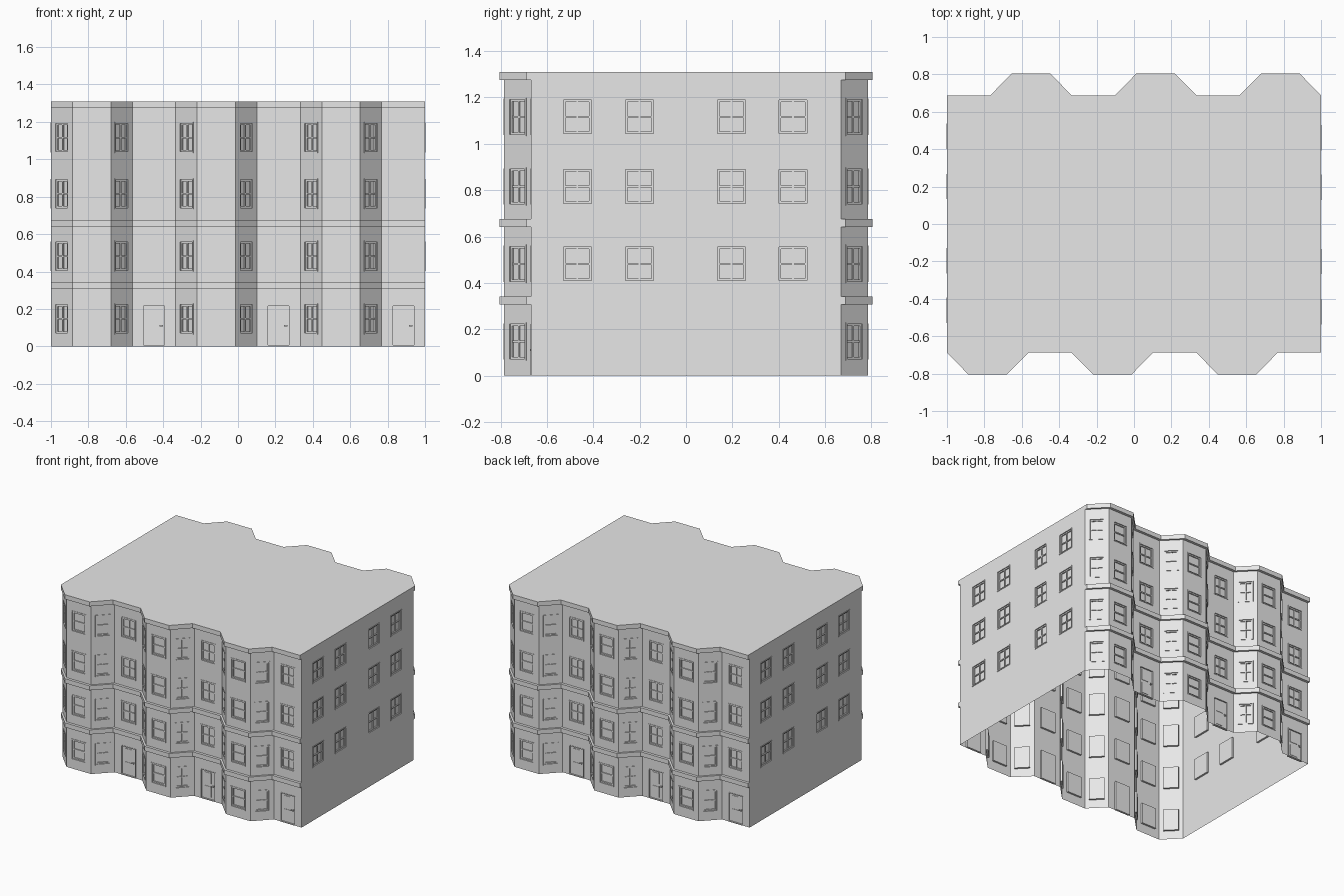
import bpy, bmesh, math
from mathutils import Matrix, Vector

if "Cube" in bpy.data.objects:
    bpy.data.objects.remove(bpy.data.objects["Cube"])

GREY = (0.8, 0.8, 0.8, 1)
mat = bpy.data.materials.new("plain grey")
mat.use_nodes = True
mat.diffuse_color = GREY
mat.node_tree.nodes["Principled BSDF"].inputs["Base Color"].default_value = GREY

BAYS, PERIOD = 3, 2 / 3
SLANT, BAY = 0.115, 0.205           # plan widths of a bay's parts
WALL_Y, PROUD, BAND_OUT = 0.668, 0.117, 0.02
TOP, SLAB = 1.31, 0.034
FLOORS = (0.147, 0.482, 0.816, 1.116)   # window centre heights


def to_mesh(bm, name):
    mesh = bpy.data.meshes.new(name)
    bm.to_mesh(mesh)
    bm.free()
    mesh.materials.append(mat)
    return mesh


def place(mesh, name, matrix=Matrix()):
    obj = bpy.data.objects.new(name, mesh)
    bpy.context.collection.objects.link(obj)
    obj.matrix_world = matrix
    return obj


def box(bm, x0, x1, y0, y1, z0, z1):
    size = Matrix.Diagonal((x1 - x0, y1 - y0, z1 - z0, 1))
    centre = Matrix.Translation(((x0 + x1) / 2, (y0 + y1) / 2, (z0 + z1) / 2))
    bmesh.ops.create_cube(bm, size=1, matrix=centre @ size)


def casing(bm, w, h, t, front, back):
    # rectangular surround centred on the origin
    for s in (-1, 1):
        a, b = sorted((s * w / 2, s * (w / 2 - t)))
        box(bm, a, b, front, back, -h / 2, h / 2)
        a, b = sorted((s * h / 2, s * (h / 2 - t)))
        box(bm, t - w / 2, w / 2 - t, front, back, a, b)


def window_mesh(name, w, h, cross):
    bm = bmesh.new()
    casing(bm, w, h, 0.007, -0.003, 0.014)
    casing(bm, w - 0.014, h - 0.014, 0.009, 0.004, 0.014)
    box(bm, 0.016 - w / 2, w / 2 - 0.016, 0.005, 0.013, -0.004, 0.004)
    if cross:
        box(bm, -0.004, 0.004, 0.006, 0.013, 0.016 - h / 2, h / 2 - 0.016)
    box(bm, 0.007 - w / 2, w / 2 - 0.007, 0.012, 0.014, 0.007 - h / 2, h / 2 - 0.007)
    return to_mesh(bm, name)


def door_mesh(w, h):
    bm = bmesh.new()
    casing(bm, w, h, 0.006, -0.002, 0.014)
    box(bm, 0.006 - w / 2, w / 2 - 0.006, 0.008, 0.014, -h / 2, h / 2)
    for z in (-0.05, 0.052):                      # raised panels
        box(bm, -0.037, 0.022, 0.005, 0.009, z - 0.04, z + 0.04)
    box(bm, 0.029, 0.048, -0.006, -0.002, -0.006, 0.004)   # handle
    box(bm, 0.04, 0.046, -0.003, 0.009, -0.004, 0.002)
    return to_mesh(bm, "door")


# opening kinds: mesh, width, height
KINDS = {}
for kind, w, h, cross in (("bay_front", 0.122, 0.157, False),
                          ("bay_side", 0.106, 0.165, True),
                          ("recess", 0.124, 0.157, True),
                          ("end_wall", 0.135, 0.159, True)):
    KINDS[kind] = (window_mesh(kind + "_window", w, h, cross), w, h)
KINDS["door"] = (door_mesh(0.124, 0.222), 0.124, 0.222)


def facade_path(offset=0.0):
    # plan line of the long facade, left to right
    low, high = -WALL_Y - offset, -WALL_Y - PROUD - offset
    pts = []
    for i in range(BAYS):
        x = -1 + i * PERIOD
        pts += [(x, low), (x + SLANT, high),
                (x + SLANT + BAY, high), (x + 2 * SLANT + BAY, low)]
    return pts + [(1, low)]


def wall(bm, p0, p1, height, openings):
    # flat wall made of cells, leaving out those inside an opening
    a, b = Vector((*p0, 0)), Vector((*p1, 0))
    length = (b - a).length
    u = (b - a) / length
    rects = [(c - w / 2, c + w / 2, z - h / 2, z + h / 2) for c, z, w, h in openings]
    us = sorted({0, length} | {round(v, 5) for r in rects for v in r[:2]})
    zs = sorted({0, height} | {abs(round(v, 5)) for r in rects for v in r[2:]})
    for u0, u1 in zip(us, us[1:]):
        for z0, z1 in zip(zs, zs[1:]):
            mu, mz = (u0 + u1) / 2, (z0 + z1) / 2
            if any(r[0] < mu < r[1] and r[2] < mz < r[3] for r in rects):
                continue
            corners = ((u0, z0), (u1, z0), (u1, z1), (u0, z1))
            bm.faces.new([bm.verts.new(a + u * s + Vector((0, 0, z))) for s, z in corners])
    return Matrix.Translation(a) @ Matrix.Rotation(math.atan2(u.y, u.x), 4, "Z")


def prism(name, outline, z0, z1):
    bm = bmesh.new()
    face = bm.faces.new([bm.verts.new((x, y, z0)) for x, y in outline])
    ext = bmesh.ops.extrude_face_region(bm, geom=[face], use_keep_orig=True)
    verts = [v for v in ext["geom"] if isinstance(v, bmesh.types.BMVert)]
    bmesh.ops.translate(bm, verts=verts, vec=(0, 0, z1 - z0))
    bmesh.ops.recalc_face_normals(bm, faces=bm.faces)
    return to_mesh(bm, name)


def build_half(label, turn):
    # one long facade and the end wall at its right
    bm = bmesh.new()
    path = facade_path()
    order = ("bay_side", "bay_front", "bay_side", "recess")
    segments = []
    for i, (p0, p1) in enumerate(zip(path, path[1:])):
        mid = (Vector(p1) - Vector(p0)).length / 2
        items = [(mid, z, order[i % 4]) for z in FLOORS]
        if order[i % 4] == "recess":
            items[0] = (mid, 0.111, "door")
        segments.append((p0, p1, items))
    ends = [(y + WALL_Y, z, "end_wall") for y in (-0.469, -0.201, 0.196, 0.461)
            for z in FLOORS[1:]]
    segments.append(((1, -WALL_Y), (1, WALL_Y), ends))

    for p0, p1, items in segments:
        holes = [(c, z, *KINDS[k][1:]) for c, z, k in items]
        frame = wall(bm, p0, p1, TOP - SLAB, holes)
        for c, z, k in items:
            name = label + "_" + (k if k == "door" else k + "_window")
            place(KINDS[k][0], name, turn @ frame @ Matrix.Translation((c, 0, z)))
    bmesh.ops.remove_doubles(bm, verts=bm.verts, dist=1e-5)
    place(to_mesh(bm, label + "_walls"), label + "_walls", turn)

    # string courses
    band = facade_path(BAND_OUT) + path[::-1]
    for name, z0, z1 in (("lower_band", 0.307, 0.341), ("upper_band", 0.641, 0.675)):
        place(prism(name, band, z0, z1), label + "_" + name, turn)


build_half("front", Matrix())
build_half("back", Matrix.Rotation(math.pi, 4, "Z"))

# roof slab with the projecting cornice edge
edge = facade_path(BAND_OUT)
place(prism("roof", edge + [(-x, -y) for x, y in edge], TOP - SLAB, TOP), "roof")
